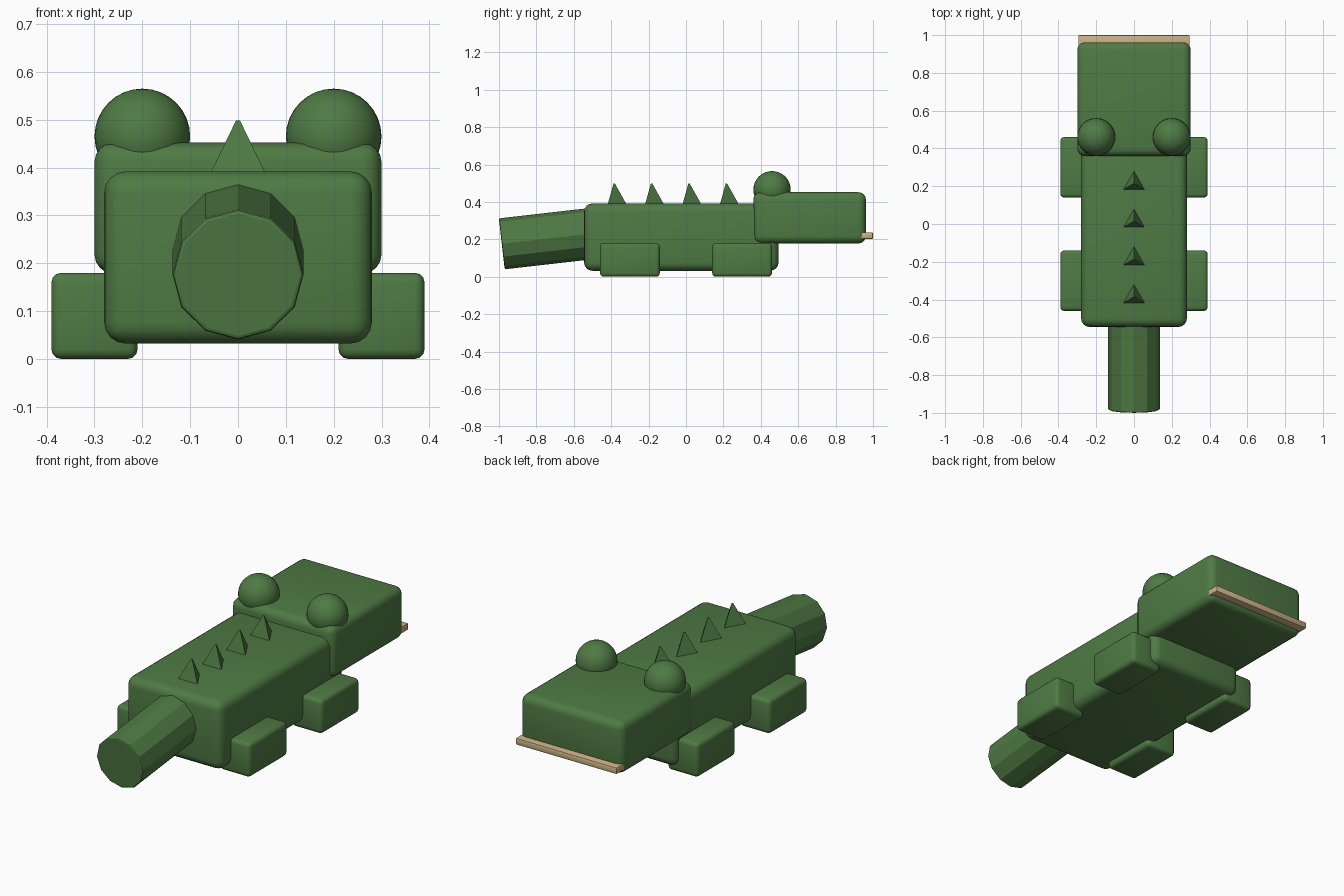
import bpy
import math

if "Cube" in bpy.data.objects:
    bpy.data.objects.remove(bpy.data.objects["Cube"])


def material(name, rgb):
    m = bpy.data.materials.new(name)
    lin = [((c / 255 + 0.055) / 1.055) ** 2.4 for c in rgb]
    m.diffuse_color = (*lin, 1)
    m.use_nodes = True
    m.node_tree.nodes["Principled BSDF"].inputs["Base Color"].default_value = m.diffuse_color
    return m


GREEN = material("fern green", (79, 122, 68))
TAN = material("tooth tan", (203, 178, 135))


def finish(name, mat, bevel=0, segments=3, angle=35):
    ob = bpy.context.object
    ob.name = name
    ob.data.materials.append(mat)
    if bevel:
        b = ob.modifiers.new("rounded edges", 'BEVEL')
        b.width, b.segments = bevel, segments
        b.limit_method, b.angle_limit = 'ANGLE', math.radians(40)
        bpy.ops.object.modifier_apply(modifier=b.name)
    bpy.ops.object.shade_smooth_by_angle(angle=math.radians(angle))
    return ob


def box(name, lo, hi, mat, bevel, segments=3):
    bpy.ops.mesh.primitive_cube_add(
        size=1, location=[(a + b) / 2 for a, b in zip(lo, hi)])
    bpy.context.object.scale = [b - a for a, b in zip(lo, hi)]
    bpy.ops.object.transform_apply(location=False, rotation=False, scale=True)
    return finish(name, mat, bevel, segments)


# Trunk, head and the tooth strip under the snout
box("body", (-0.28, -0.545, 0.032), (0.28, 0.495, 0.392), GREEN, 0.045, 4)
box("head", (-0.30, 0.36, 0.178), (0.30, 0.962, 0.452), GREEN, 0.04, 4)
box("teeth", (-0.295, 0.90, 0.202), (0.295, 1.0, 0.237), TAN, 0.006, 2)

# Legs and eyes on both sides
for side, s in (("left", -1), ("right", 1)):
    for end, y in (("front", 0.3), ("back", -0.3)):
        x0, x1 = sorted((s * 0.21, s * 0.39))
        box(f"{end}_leg_{side}", (x0, y - 0.16, 0), (x1, y + 0.16, 0.18), GREEN, 0.02)
    bpy.ops.mesh.primitive_uv_sphere_add(
        segments=32, ring_count=16, radius=0.1, location=(s * 0.2, 0.46, 0.465))
    finish(f"eye_{side}", GREEN)

# Twelve-sided tail, drooping slightly towards its end
tilt = math.radians(6.5)
length = 0.6
bpy.ops.mesh.primitive_cylinder_add(
    vertices=12, radius=0.137, depth=length,
    location=(0, -0.985 + length / 2 * math.cos(tilt), 0.176 + length / 2 * math.sin(tilt)),
    rotation=(math.pi / 2 + tilt + math.pi, 0, 0))
finish("tail", GREEN, 0.008, 2, angle=20)

# Row of three-sided back spikes, bases sunk into the body
for i in range(4):
    bpy.ops.mesh.primitive_cone_add(
        vertices=3, radius1=0.075, radius2=0.005, depth=0.125,
        location=(0, -0.385 + 0.2 * i, 0.4355))
    finish(f"back_spike_{i + 1}", GREEN)
